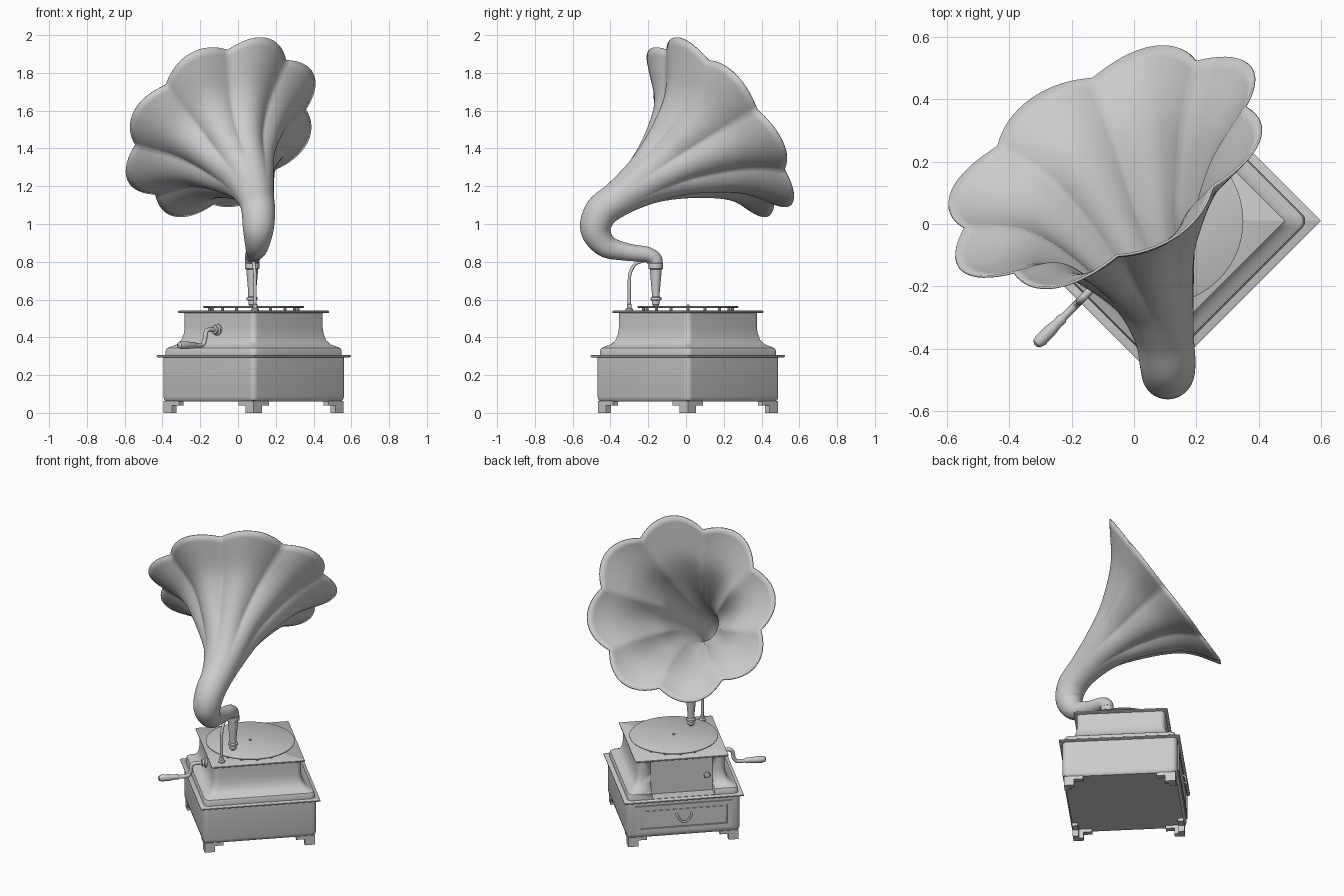
import bpy, bmesh, math
from mathutils import Vector, Matrix

if "Cube" in bpy.data.objects:
    bpy.data.objects.remove(bpy.data.objects["Cube"])

# cabinet frame: turned 45 degrees, local +Y is the drawer side
CAB = Matrix.Translation((0.083, 0.01, 0)) @ Matrix.Rotation(math.radians(45), 4, 'Z')
I = Matrix.Identity(4)


def make(name, rings, mat=I, caps=True, angle=35):
    """Skin a list of closed rings into one object."""
    bm = bmesh.new()
    vs = [[bm.verts.new(mat @ Vector(p)) for p in r] for r in rings]
    n = len(rings[0])
    for a, b in zip(vs, vs[1:]):
        for i in range(n):
            j = (i + 1) % n
            bm.faces.new((a[i], a[j], b[j], b[i]))
    if caps:
        bm.faces.new(vs[0][::-1])
        bm.faces.new(vs[-1])
    bmesh.ops.recalc_face_normals(bm, faces=bm.faces)
    me = bpy.data.meshes.new(name)
    bm.to_mesh(me)
    bm.free()
    ob = bpy.data.objects.new(name, me)
    bpy.context.collection.objects.link(ob)
    bpy.ops.object.select_all(action='DESELECT')
    ob.select_set(True)
    bpy.context.view_layer.objects.active = ob
    bpy.ops.object.shade_smooth_by_angle(angle=math.radians(angle))
    return ob


def square(h, z, r, k=6):
    """Square ring of half width h with rounded corners."""
    pts = []
    for q, (sx, sy) in enumerate(((1, 1), (-1, 1), (-1, -1), (1, -1))):
        for i in range(k + 1):
            a = math.pi / 2 * (q + i / k)
            pts.append((sx * (h - r) + r * math.cos(a), sy * (h - r) + r * math.sin(a), z))
    return pts


def tower(name, profile, r):
    return make(name, [square(h, z, r) for h, z in profile], CAB)


def lathe(name, profile, mat, n=32):
    return make(name, [[(r * math.cos(2 * math.pi * i / n), r * math.sin(2 * math.pi * i / n), z)
                        for i in range(n)] for r, z in profile], mat)


def box(name, x0, x1, y0, y1, z0, z1, mat=CAB):
    return make(name, [[(x0, y0, z), (x1, y0, z), (x1, y1, z), (x0, y1, z)] for z in (z0, z1)], mat)


def spline(pts, steps):
    """Catmull-Rom through points of any dimension."""
    P = [Vector(p) for p in pts]
    P = [2 * P[0] - P[1]] + P + [2 * P[-1] - P[-2]]
    out = []
    for i in range(1, len(P) - 2):
        a, b, c, d = P[i - 1:i + 3]
        for s in range(steps):
            t = s / steps
            out.append(0.5 * (2 * b + (c - a) * t + (2 * a - 5 * b + 4 * c - d) * t * t
                              + (3 * b - a - 3 * c + d) * t ** 3))
    return out + [P[-2]]


def rod(name, pts, r, side, mat=I, steps=6, n=14):
    c = spline(pts, steps)
    rings = []
    for i, p in enumerate(c):
        t = (c[min(i + 1, len(c) - 1)] - c[max(i - 1, 0)]).normalized()
        s = Vector(side)
        s = (s - t * s.dot(t)).normalized()
        v = s.cross(t)
        rings.append([p + r * (s * math.cos(2 * math.pi * k / n) + v * math.sin(2 * math.pi * k / n))
                      for k in range(n)])
    return make(name, rings, mat)


# cabinet: lower box, ledge, flared upper box, top plate
tower("lower_box", [(.335, .06), (.343, .068), (.347, .085), (.347, .295)], .03)
tower("ledge", [(.361, .294), (.365, .297), (.365, .303), (.361, .306)], .004)
upper = tower("upper_box", [(.338, .305), (.338, .33), (.333, .343), (.318, .352), (.296, .363), (.28, .385),
                            (.271, .415), (.267, .45), (.267, .53)], .03)
tower("top_plate", [(.28, .528), (.284, .531), (.284, .538), (.28, .541)], .004)

# flat recessed panel on the drawer side
cutter = box("panel_cutter", -.19, .19, .2665, .5, .308, .526)
cutter.hide_render = True
cutter.hide_viewport = True
m = upper.modifiers.new("panel", 'BOOLEAN')
m.operation = 'DIFFERENCE'
m.object = cutter

# bracket feet at the four corners
for q in range(4):
    R = CAB @ Matrix.Rotation(q * math.pi / 2, 4, 'Z')
    for part, (L, z0, z1) in {"upper": (.115, .04, .062), "lower": (.062, 0, .041)}.items():
        o, t = .337, .035
        ring = [(o, o), (o - L, o), (o - L, o - t), (o - t, o - t), (o - t, o - L), (o, o - L)]
        make(f"foot_{part}_{q}", [[(x, y, z) for x, y in ring] for z in (z0, z1)], R)

# drawer frame, panel and bail handle
for s in (-1, 1):
    a, b = sorted((s * .265, s * .295))
    box(f"drawer_frame_side_{s}", a, b, .34, .355, .095, .27)
for z in (.095, .245):
    box(f"drawer_frame_rail_{z}", -.266, .266, .34, .355, z, z + .025)
box("drawer_front", -.25, .25, .34, .351, .13, .235)
rod("drawer_handle", [(-.045, .352, .205), (-.04, .37, .195), (-.02, .375, .168), (0, .376, .16),
                      (.02, .375, .168), (.04, .37, .195), (.045, .352, .205)], .006, (0, .3, 1), CAB)
OUT_Y = Matrix.Rotation(-math.pi / 2, 4, 'X')
lathe("panel_knob", [(.009, 0), (.009, .012), (.018, .018), (.02, .027), (.015, .036), (.004, .039)],
      CAB @ Matrix.Translation((-.153, .265, .418)) @ OUT_Y)

# crank on the neighbouring side
OUT_X = Matrix.Rotation(-math.pi / 2, 4, 'Y')
lathe("crank_boss", [(.03, 0), (.03, .012), (.022, .018), (.022, .03), (.014, .034)],
      CAB @ Matrix.Translation((-.265, 0, .44)) @ OUT_X)
rod("crank_arm", [(-.27, 0, .44), (-.33, 0, .44), (-.352, 0, .434), (-.362, 0, .412), (-.366, 0, .385),
                  (-.38, 0, .363), (-.40, 0, .358), (-.45, 0, .358)], .012, (0, 1, 0), CAB)
lathe("crank_handle", [(.012, 0), (.017, .008), (.016, .03), (.02, .06), (.021, .105), (.016, .122), (.006, .129)],
      CAB @ Matrix.Translation((-.435, 0, .358)) @ OUT_X)

# turntable with its spindle and pegs
lathe("turntable", [(.262, .556), (.267, .559), (.267, .564), (.262, .567)], CAB, 64)
lathe("spindle", [(.008, .54), (.008, .57), (.004, .573)], CAB, 16)
for i in range(16):
    a = math.pi * i / 8
    lathe(f"turntable_peg_{i}", [(.008, .538), (.008, .557)],
          CAB @ Matrix.Translation((.235 * math.cos(a), .235 * math.sin(a), 0)), 10)

# tapered column under the horn
lathe("column", [(.014, .567), (.02, .575), (.02, .595), (.029, .598), (.029, .61), (.021, .615), (.021, .64),
                 (.031, .75), (.031, .76), (.039, .764), (.039, .792), (.034, .797)],
      Matrix.Translation((.075, -.16, 0)))

# support rod behind the column
lathe("support_base", [(.02, .538), (.02, .55), (.012, .556), (.012, .575), (.008, .578)],
      Matrix.Translation((.09, -.3, 0)), 20)
rod("support_rod", [(.09, -.3, .55), (.09, -.3, .7), (.088, -.292, .75), (.084, -.265, .79), (.08, -.21, .81)],
    .009, (1, 0, 0))

# petal horn: swept tube x, y, z, radius
path = [(.075, -.16, .785, .037), (.075, -.167, .815, .039), (.08, -.207, .838, .041), (.09, -.32, .853, .047),
        (.1, -.425, .885, .062), (.107, -.478, .97, .081), (.108, -.448, 1.065, .089), (.095, -.35, 1.14, .097),
        (.06, -.21, 1.235, .14), (0, -.06, 1.335, .235), (-.05, .08, 1.43, .37), (-.092, .181, 1.512, .573)]
mouth = Vector((-.425, .725, .545)).normalized()
c = spline(path, 6)
N, N_SEG, TWIST = len(c) - 1, 128, math.radians(9.5)
rings = []
for i, p in enumerate(c):
    t = (c[min(i + 1, N)] - c[max(i - 1, 0)]).to_3d().normalized()
    w = max(0, 1 - (N - i) / 20)
    t = t.lerp(mouth, w).normalized()
    s = Vector((1, 0, 0)).lerp(Vector((.86, .51, 0)), max(0, 1 - (N - i) / 36))
    s = (s - t * s.dot(t)).normalized()
    v = s.cross(t)
    f = min(1, max(0, (p[3] - .08) / .16))
    depth = .125 * f * f * (3 - 2 * f)
    ring = []
    for k in range(N_SEG):
        a = 2 * math.pi * k / N_SEG
        r = p[3] * (1 - depth * (1 - abs(math.cos(4 * a))))
        ring.append(p.to_3d() + r * (s * math.cos(a - TWIST) + v * math.sin(a - TWIST)))
    rings.append(ring)
horn = make("horn", rings, caps=False, angle=60)
m = horn.modifiers.new("thickness", 'SOLIDIFY')
m.thickness = .008
